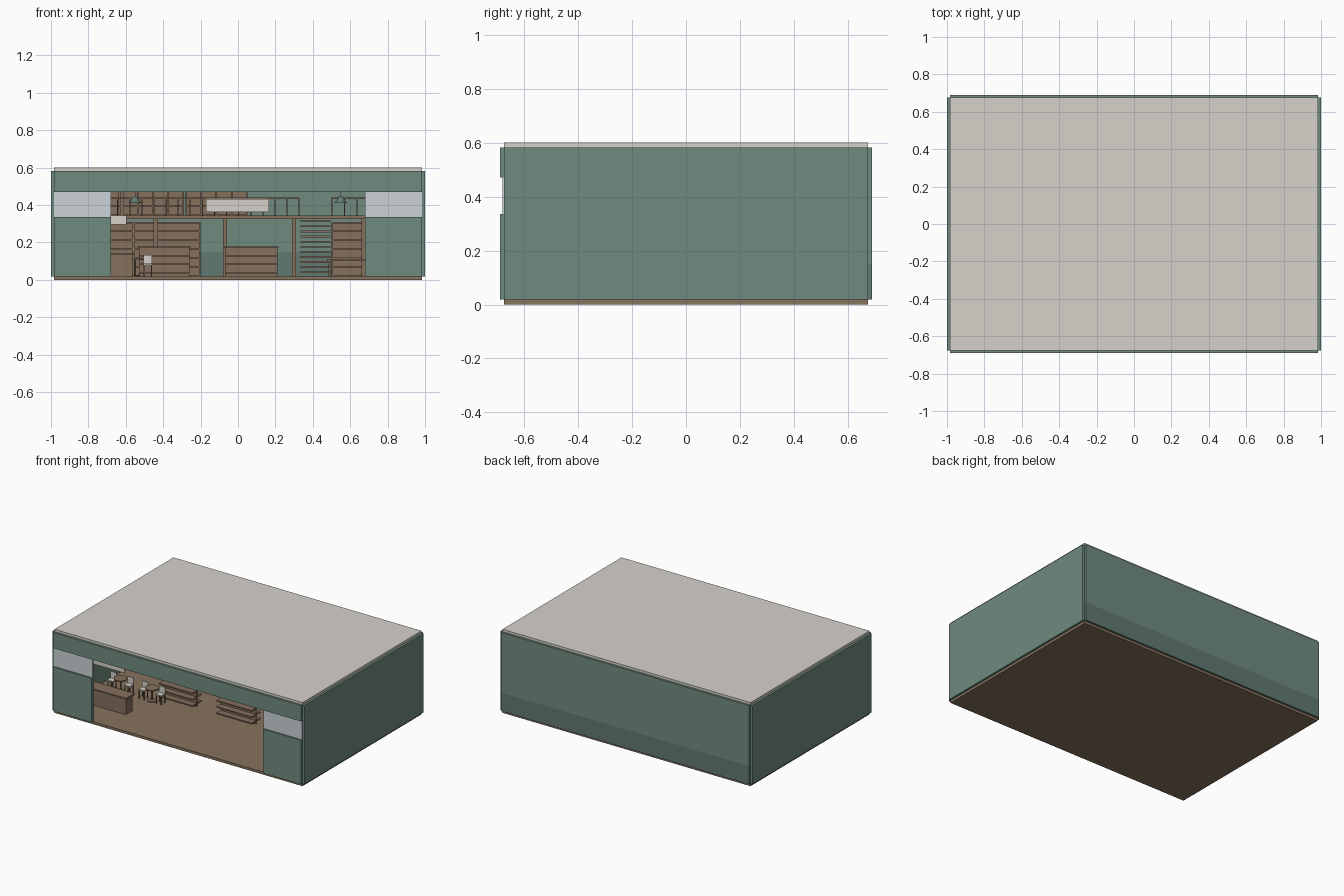
import bpy, bmesh, math
from mathutils import Matrix, Vector

if "Cube" in bpy.data.objects:
    bpy.data.objects.remove(bpy.data.objects["Cube"])


def mat(name, rgb):
    m = bpy.data.materials.new(name)
    m.diffuse_color = (*rgb, 1)
    m.use_nodes = True
    m.node_tree.nodes["Principled BSDF"].inputs["Base Color"].default_value = m.diffuse_color
    return m


GREEN = mat("green_paint", (0.16, 0.26, 0.21))
DARK = mat("dark_green_paint", (0.12, 0.19, 0.16))
FLOOR = mat("floor_wood", (0.24, 0.17, 0.11))
WOOD = mat("shelf_wood", (0.24, 0.16, 0.11))
CREAM = mat("cream", (0.67, 0.64, 0.59))
GLASS = mat("pale_glass", (0.60, 0.65, 0.68))


def finish(name, bm, material):
    me = bpy.data.meshes.new(name)
    bm.to_mesh(me)
    bm.free()
    me.materials.append(material)
    ob = bpy.data.objects.new(name, me)
    bpy.context.collection.objects.link(ob)
    return ob


def boxes(name, material, *bounds):
    """One object from boxes given as x0, x1, y0, y1, z0, z1."""
    bm = bmesh.new()
    for x0, x1, y0, y1, z0, z1 in bounds:
        m = Matrix.Translation(((x0 + x1) / 2, (y0 + y1) / 2, (z0 + z1) / 2))
        bmesh.ops.create_cube(bm, size=1, matrix=m @ Matrix.Diagonal((x1 - x0, y1 - y0, z1 - z0, 1)))
    return finish(name, bm, material)


def round_part(name, material, x, y, stack, n=16):
    """One object from stacked cones given as r0, r1, z0, z1."""
    bm = bmesh.new()
    for r0, r1, z0, z1 in stack:
        bmesh.ops.create_cone(bm, cap_ends=True, segments=n, radius1=r0, radius2=r1,
                              depth=z1 - z0, matrix=Matrix.Translation((x, y, (z0 + z1) / 2)))
    return finish(name, bm, material)


F, C = 0.018, 0.583      # floor top and ceiling underside
X, Y, T = 0.985, 0.675, 0.015

# Shell: floor, ceiling, walls
boxes("floor", FLOOR, (-X, X, -Y, Y, 0, F))
boxes("ceiling", CREAM, (-X, X, -Y, Y, C, 0.6))
for side, s in (("left", -1), ("right", 1)):
    boxes(side + "_wall", GREEN, (s * X - T, s * X + T, -Y, Y, F, C))
    a, b = sorted((s * 0.68, s * X))
    boxes(side + "_front_panel", GREEN, (a, b, -Y - T, -Y + T, F, 0.335))
    boxes(side + "_window", GLASS, (a, b, -Y - 0.005, -Y + 0.005, 0.335, 0.47))
boxes("front_header", GREEN, (-X, X, -Y - T, -Y + T, 0.47, C))
boxes("back_wall", GREEN, (-X, X, Y - T, Y + T, 0.15, C))
boxes("back_wainscot", DARK, (-X, X, Y - T - 0.003, Y + T, F, 0.15))

# Mezzanine with posts
MF = 0.2                 # mezzanine front edge
M0, M1 = 0.325, 0.345
boxes("mezzanine_floor", WOOD, (-0.97, 0.97, MF, Y - T, M0, M1))
for x in (-0.81, -0.44, -0.07, 0.30, 0.67):
    boxes("mezzanine_post", WOOD, (x - 0.011, x + 0.011, MF + 0.01, MF + 0.032, F, M0))

# Railing, open at the stair head
for x0, x1 in ((-0.97, 0.33), (0.50, 0.97)):
    parts = [(x0, x1, MF + 0.006, MF + 0.018, 0.432, 0.441)]
    n = round((x1 - x0) / 0.065)
    for i in range(n + 1):
        x = x0 + 0.003 + (x1 - x0 - 0.006) * i / n
        parts.append((x - 0.003, x + 0.003, MF + 0.009, MF + 0.015, M1, 0.432))
    boxes("mezzanine_railing", WOOD, *parts)

# Open-tread staircase
steps, start = 11, -0.16
run = (MF - start) / steps
treads = []
for i in range(steps):
    z = F + (M1 - F) * (i + 1) / (steps + 1)
    treads.append((0.335, 0.495, start + run * i, start + run * (i + 1) + 0.005, z - 0.009, z))
boxes("stair_treads", WOOD, *treads)


def bookcase(name, x0, x1, y0, y1, z0, z1, rows, columns):
    t = 0.008
    parts = [(x0, x1, y1 - t, y1, z0, z1)]
    for i in range(columns + 1):
        x = x0 + (x1 - x0 - t) * i / columns
        parts.append((x, x + t, y0, y1 - t, z0, z1))
    for i in range(rows + 1):
        z = z0 + (z1 - z0 - t) * i / rows
        parts.append((x0, x1, y0 + 0.001, y1 - t, z, z + t))
    boxes(name, WOOD, *parts)


# Wall bookcases below and on the mezzanine
for x0 in (-0.92, -0.56, 0.50):
    bookcase("wall_bookcase", x0, x0 + 0.36, 0.585, 0.655, F, 0.31, 6, 1)
for x0 in (-0.95, -0.62, -0.28):
    bookcase("upper_bookcase", x0, x0 + 0.33, 0.60, 0.658, M1, 0.53, 4, 4)

# Low double-sided display shelves
for x0, x1 in ((-0.53, -0.26), (-0.07, 0.21)):
    parts = [((x0), (x1), -0.098, -0.090, F, 0.17)]
    for z in (0.035, 0.08, 0.125):
        parts.append((x0, x1, -0.145, -0.043, z, z + 0.008))
    parts.append((x0 - 0.006, x1 + 0.006, -0.148, -0.04, 0.17, 0.179))
    boxes("display_shelf", WOOD, *parts)

# Service counter and menu board
boxes("counter", WOOD, (-0.90, -0.565, -0.465, -0.39, F, 0.132))
boxes("counter_top", WOOD, (-0.91, -0.555, -0.475, -0.38, 0.132, 0.142))
boxes("menu_board", CREAM, (-0.90, -0.595, -0.435, -0.425, 0.297, 0.345))
boxes("menu_hangers", WOOD, *[(x, x + 0.004, -0.432, -0.428, 0.345, C) for x in (-0.86, -0.64)])


def chair(x, y, s):
    """Cafe chair; s is the side of the backrest along y."""
    h = 0.023
    legs = [(x + a * 0.019 - 0.003, x + a * 0.019 + 0.003,
             y + b * 0.019 - 0.003, y + b * 0.019 + 0.003, F, 0.078)
            for a in (-1, 1) for b in (-1, 1)]
    boxes("chair_legs", WOOD, *legs)
    ya, yb = sorted((y + s * h, y + s * (h - 0.006)))
    boxes("chair_seat_and_back", CREAM, (x - h, x + h, y - h, y + h, 0.078, 0.086),
          (x - h, x + h, ya, yb, 0.086, 0.132))


def pendant(x, y):
    round_part("pendant_lamp", DARK, x, y,
               [(0.032, 0.009, 0.412, 0.445), (0.002, 0.002, 0.445, C)], 12)


# Cafe tables, chairs and lamps
for x in (-0.80, -0.55):
    y = -0.19
    round_part("cafe_table", WOOD, x, y,
               [(0.03, 0.03, F, F + 0.006), (0.005, 0.005, F, 0.105), (0.044, 0.044, 0.105, 0.113)])
    chair(x - 0.068, y, 1)
    chair(x + 0.068, y, 1)
    pendant(x, y)

# Reading table on the right
tx0, tx1, ty0, ty1 = 0.475, 0.76, -0.02, 0.12
boxes("reading_table", WOOD, (tx0, tx1, ty0, ty1, 0.102, 0.112),
      *[(x, x + 0.01, y, y + 0.01, F, 0.102)
        for x in (tx0 + 0.01, tx1 - 0.02) for y in (ty0 + 0.01, ty1 - 0.02)])
pendant(0.55, 0.05)

# Blank sign on the railing
boxes("hanging_sign", CREAM, (-0.17, 0.165, MF - 0.014, MF - 0.002, 0.362, 0.432))
